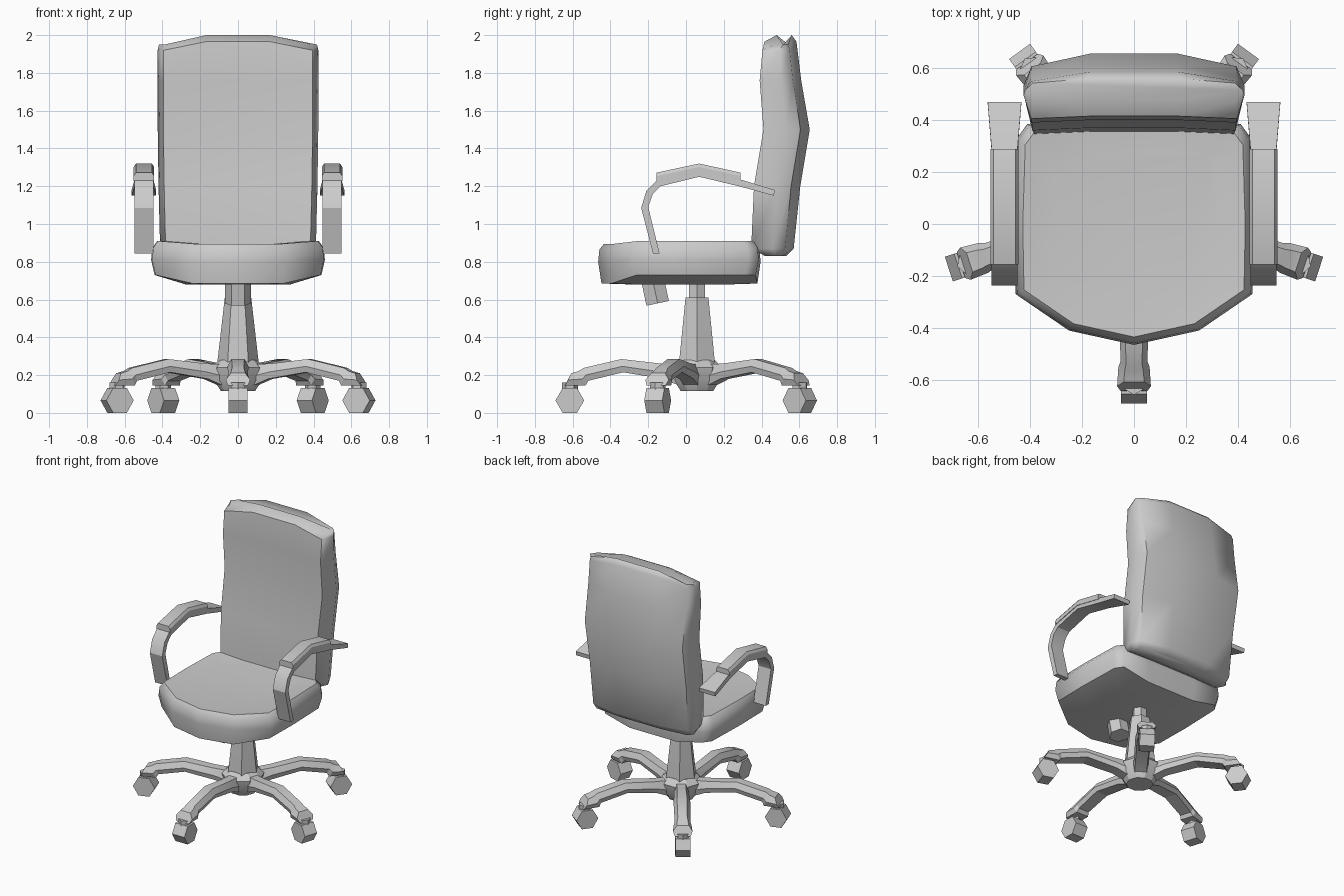
import bpy, bmesh, math
from mathutils import Matrix, Vector

if "Cube" in bpy.data.objects:
    bpy.data.objects.remove(bpy.data.objects["Cube"])

CY = 0.058  # y of the column and base centre


def loft(name, rings, angle=30, matrix=None):
    """Skin a list of equal-length point rings, cap both ends."""
    bm = bmesh.new()
    vs = [[bm.verts.new(p) for p in r] for r in rings]
    n = len(rings[0])
    for a, b in zip(vs, vs[1:]):
        for i in range(n):
            j = (i + 1) % n
            bm.faces.new((a[i], a[j], b[j], b[i]))
    bm.faces.new(vs[0])
    bm.faces.new(vs[-1])
    if matrix:
        bm.transform(matrix)
    bmesh.ops.recalc_face_normals(bm, faces=bm.faces)
    me = bpy.data.meshes.new(name)
    bm.to_mesh(me)
    bm.free()
    ob = bpy.data.objects.new(name, me)
    bpy.context.collection.objects.link(ob)
    bpy.ops.object.select_all(action='DESELECT')
    ob.select_set(True)
    bpy.context.view_layer.objects.active = ob
    bpy.ops.object.shade_smooth_by_angle(angle=math.radians(angle))
    return ob


def prism(name, levels, sides=6, matrix=None, turn=0.0):
    """Stack of regular polygons: levels are (radius, z)."""
    rings = [[(r * math.cos(turn + math.tau * i / sides),
               r * math.sin(turn + math.tau * i / sides), z)
              for i in range(sides)] for r, z in levels]
    return loft(name, rings, 20, matrix)


# Seat cushion: scaled outlines, sides raised a little to dish the top
half = [(0.25, -0.41), (0.455, -0.27), (0.46, 0.0), (0.45, 0.33), (0.41, 0.385), (0.2, 0.395)]
outline = [(0, -0.465)] + half + [(-x, y) for x, y in reversed(half)]
seat_rings = []
for sc, z, lift in [(0.6, 0.68, 0), (0.96, 0.685, 0.045), (1, 0.80, 0.01),
                    (0.985, 0.865, 0.01), (0.93, 0.895, 0.015), (0.7, 0.89, 0)]:
    seat_rings.append([(x * sc, -0.03 + (y + 0.03) * sc, z + (lift if abs(x) > 0.35 else 0))
                       for x, y in outline])
loft("seat", seat_rings, 55)

# Backrest: horizontal sections up the curved side profile
back_rings = []
for z, yf, yb, w, drop in [(0.83, 0.42, 0.53, 0.93, 0), (0.87, 0.345, 0.57, 0.97, 0),
                           (1.2, 0.36, 0.605, 0.99, 0), (1.5, 0.41, 0.655, 1, 0),
                           (1.76, 0.39, 0.61, 1, 0), (1.965, 0.405, 0.585, 1, 0.045),
                           (2.0, 0.47, 0.56, 0.985, 0.05)]:
    d = yb - yf
    right = [(0.17, yf + 0.01, 0), (0.395, yf, 1), (0.425, yf + 0.5 * d, 1),
             (0.395, yb - 0.2 * d, 1), (0.17, yb, 0)]
    ring = right + [(-x, y, e) for x, y, e in reversed(right)]
    back_rings.append([(x * w, y, z - drop * e) for x, y, e in ring])
loft("backrest", back_rings, 55)

# Arms: bent strap plus a bevelled pad on each side
strap = [(-0.175, 0.845, -0.14, 0.845, 0.05), (-0.237, 1.085, -0.20, 1.09, 0.05),
         (-0.21, 1.175, -0.175, 1.16, 0.05), (-0.15, 1.235, -0.135, 1.20, 0.05),
         (0.07, 1.285, 0.07, 1.25, 0.05), (0.29, 1.235, 0.28, 1.20, 0.05),
         (0.47, 1.18, 0.465, 1.15, 0.065)]
for label, s in (("right", 1), ("left", -1)):
    cx = 0.498 * s
    loft(label + "_arm_strap",
         [[(cx - w, y1, z1), (cx + w, y1, z1), (cx + w, y2, z2), (cx - w, y2, z2)]
          for y1, z1, y2, z2, w in strap])
    sec = [(-0.054, -0.045), (0.054, -0.045), (0.054, -0.018), (0.042, 0), (-0.042, 0), (-0.054, -0.018)]
    loft(label + "_arm_pad",
         [[(cx + x, y, zt + dz) for x, dz in sec]
          for y, zt in [(-0.155, 1.272), (0.07, 1.32), (0.288, 1.272)]])

# Central column and tilt knob
centre = Matrix.Translation((0, CY, 0))
prism("column_cover", [(0.112, 0.2), (0.108, 0.28), (0.07, 0.61)], matrix=centre)
prism("gas_lift", [(0.05, 0.58), (0.05, 0.70)], matrix=centre)
prism("tilt_knob", [(0.07, 0), (0.07, 0.14)],
      matrix=Matrix.Translation((0, -0.15, 0.58)) @ Matrix.Rotation(math.radians(12), 4, 'X'))

# Five-legged base: hub, then leg, stem and wheel repeated around it
prism("base_hub", [(0.09, 0.115), (0.125, 0.17), (0.14, 0.24), (0.10, 0.28)], 10, centre)
# leg stations: radius, top z, bottom radius, bottom z, half width
stations = [(0.07, 0.255, 0.06, 0.13, 0.05), (0.2, 0.262, 0.18, 0.18, 0.05),
            (0.40, 0.285, 0.39, 0.215, 0.056), (0.60, 0.238, 0.575, 0.17, 0.052),
            (0.625, 0.222, 0.59, 0.145, 0.06), (0.665, 0.21, 0.70, 0.145, 0.065)]
for k in range(5):
    # local +x points outwards along the leg
    m = centre @ Matrix.Rotation(math.radians(-90 + 72 * k), 4, 'Z')
    rings = []
    for rt, zt, rb, zb, w in stations:
        rm, zm = (rt + rb) / 2, zt * 0.45 + zb * 0.55
        rings.append([(rt, -w * 0.6, zt), (rt, w * 0.6, zt), (rm, w, zm),
                      (rb, w * 0.8, zb), (rb, -w * 0.8, zb), (rm, -w, zm)])
    loft(f"base_leg_{k + 1}", rings, 20, m)
    tip = m @ Matrix.Translation((0.673, 0, 0))
    prism(f"caster_stem_{k + 1}", [(0.042, 0.11), (0.042, 0.16)], matrix=tip)
    prism(f"caster_wheel_{k + 1}", [(0.076, -0.05), (0.076, 0.05)],
          matrix=tip @ Matrix.Translation((0, 0, 0.066)) @ Matrix.Rotation(math.radians(90), 4, 'X'))
